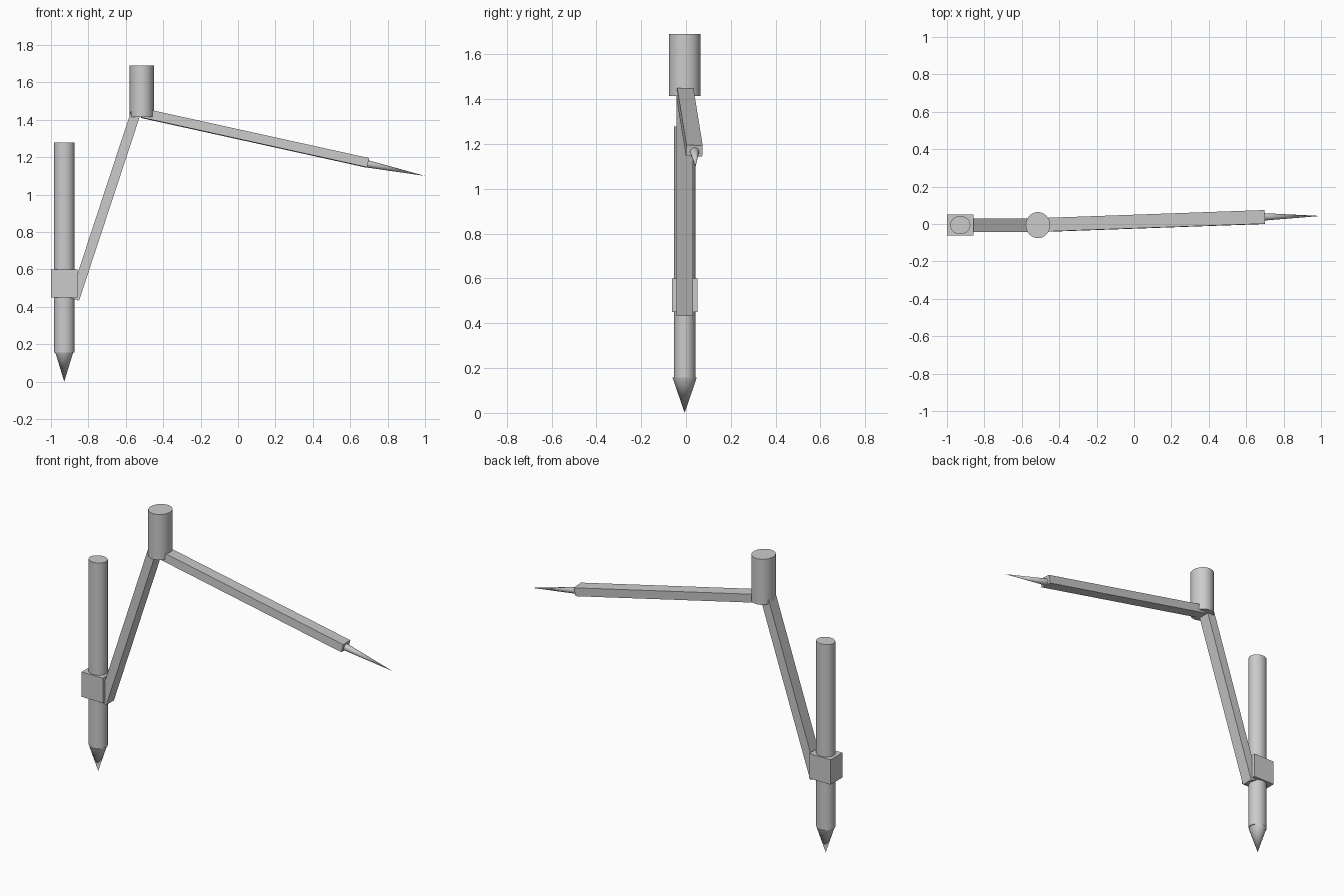
import bpy
from mathutils import Vector

if "Cube" in bpy.data.objects:
    bpy.data.objects.remove(bpy.data.objects["Cube"])

Y = -0.006           # depth of the common mid-plane
PX = -0.929          # pencil axis


def aligned(start, end):
    a, b = Vector(start), Vector(end)
    rot = Vector((0, 0, 1)).rotation_difference(b - a).to_euler()
    return (a + b) / 2, rot, (b - a).length


def finish(name, scale=(1, 1, 1), smooth=False):
    ob = bpy.context.object
    ob.name = name
    ob.scale = scale
    bpy.ops.object.transform_apply(location=False, rotation=False, scale=True)
    if smooth:
        bpy.ops.object.shade_smooth_by_angle()
    return ob


def bar(name, start, end, sx, sy):
    mid, rot, length = aligned(start, end)
    bpy.ops.mesh.primitive_cube_add(size=1, location=mid, rotation=rot)
    return finish(name, (sx, sy, length))


def round_part(name, start, end, rx, ry, pointed=False):
    mid, rot, length = aligned(start, end)
    bpy.ops.mesh.primitive_cone_add(vertices=32, radius1=1, radius2=0 if pointed else 1,
                                    depth=length, location=mid, rotation=rot)
    return finish(name, (rx, ry, 1), True)


# Hinge knob
round_part("hinge_knob", (-0.514, Y, 1.415), (-0.514, Y, 1.69), 0.065, 0.070)

# Two legs
bar("pencil_leg", (-0.875, Y, 0.441), (-0.547, Y, 1.436), 0.053, 0.073)
bar("needle_leg", (-0.513, Y, 1.436), (0.694, 0.037, 1.170), 0.050, 0.073)

# Needle point
round_part("needle_point", (0.69, 0.038, 1.165), (1.0, 0.043, 1.100), 0.020, 0.020, True)

# Pencil clamp
bar("pencil_clamp", (PX, Y, 0.45), (PX, Y, 0.60), 0.143, 0.113)

# Pencil body and tip
round_part("pencil_body", (PX, Y, 0.157), (PX, Y, 1.278), 0.054, 0.048)
tip = round_part("pencil_tip", (PX, Y, 0.157), (PX, Y, 0.0), 0.054, 0.048, True)
